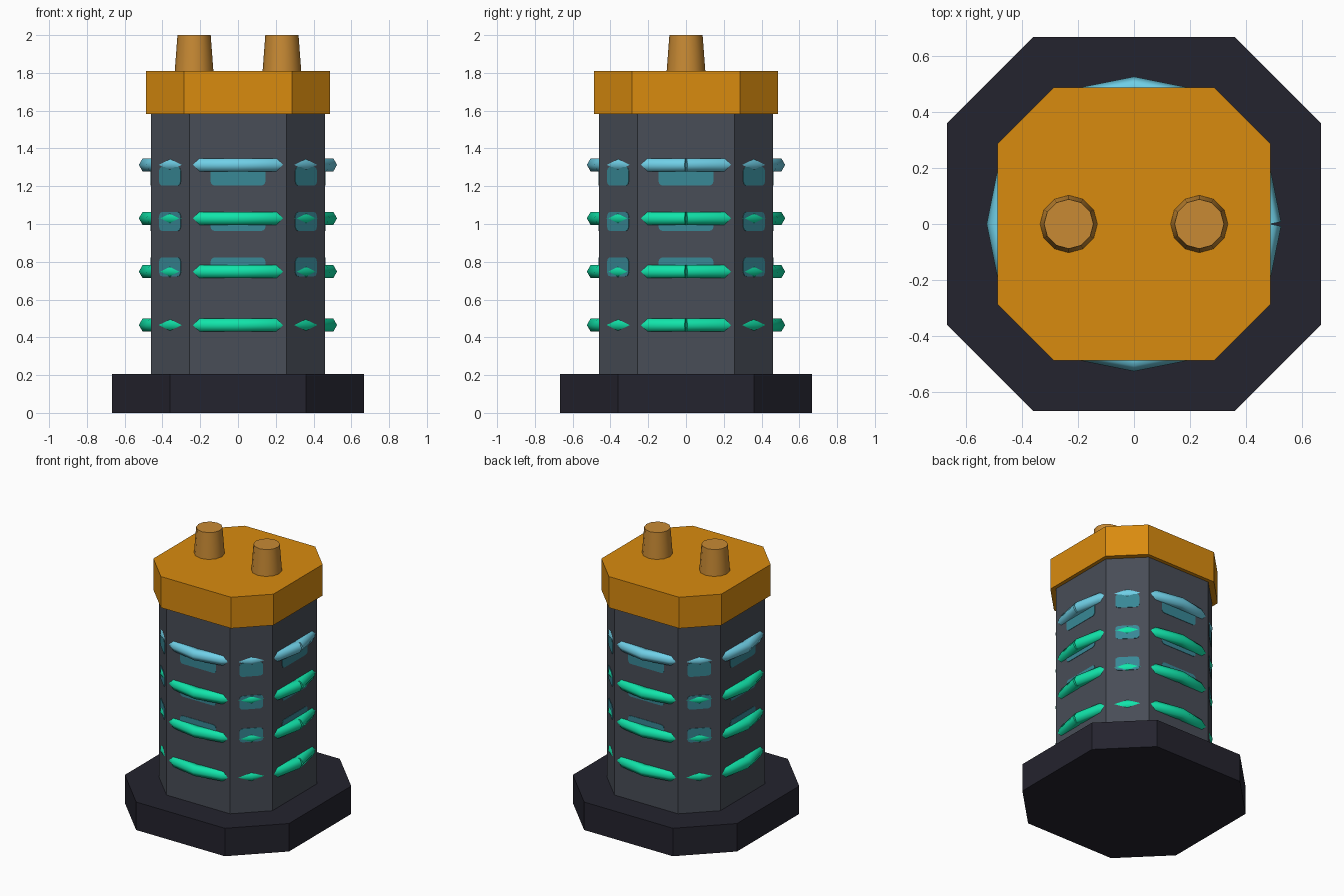
import bpy, bmesh, math
from mathutils import Vector, Matrix

if "Cube" in bpy.data.objects:
    bpy.data.objects.remove(bpy.data.objects["Cube"])


def lin(c):
    c /= 255
    return c / 12.92 if c <= 0.04045 else ((c + 0.055) / 1.055) ** 2.4


def material(name, r, g, b):
    m = bpy.data.materials.new(name)
    m.diffuse_color = (lin(r), lin(g), lin(b), 1)
    m.use_nodes = True
    m.node_tree.nodes["Principled BSDF"].inputs["Base Color"].default_value = m.diffuse_color
    return m


DARK = material("near black", 36, 35, 46)
GREY = material("slate grey", 72, 77, 87)
ORANGE = material("amber", 217, 139, 15)
COPPER = material("copper", 200, 138, 52)
GREEN = material("glow green", 17, 228, 170)
BLUE = material("pale blue", 114, 212, 236)
TEAL = material("window teal", 56, 136, 150)


def make(name, bm, mat, smooth=False):
    bmesh.ops.recalc_face_normals(bm, faces=bm.faces)
    me = bpy.data.meshes.new(name)
    bm.to_mesh(me)
    bm.free()
    me.materials.append(mat)
    ob = bpy.data.objects.new(name, me)
    bpy.context.collection.objects.link(ob)
    if smooth:
        bpy.context.view_layer.objects.active = ob
        bpy.ops.object.select_all(action='DESELECT')
        ob.select_set(True)
        bpy.ops.object.shade_smooth_by_angle(angle=math.radians(65))
    return ob


def extrude(bm, pts, depth):
    f = bm.faces.new([bm.verts.new(p) for p in pts])
    r = bmesh.ops.extrude_face_region(bm, geom=[f])
    bmesh.ops.translate(bm, vec=depth,
                        verts=[v for v in r["geom"] if isinstance(v, bmesh.types.BMVert)])


def octagon(name, h, c, z0, z1, mat):
    """Square of half size h with its corners cut back to c."""
    bm = bmesh.new()
    pts = [(h, -c), (h, c), (c, h), (-c, h), (-h, c), (-h, -c), (-c, -h), (c, -h)]
    extrude(bm, [(x, y, z0) for x, y in pts], (0, 0, z1 - z0))
    make(name, bm, mat)


# Main stack
H, C = 0.46, 0.258
octagon("base_plate", 0.666, 0.36, 0, 0.205, DARK)
octagon("body", H, C, 0.205, 1.582, GREY)
octagon("cap", 0.487, 0.285, 1.582, 1.81, ORANGE)

# Two tapered terminals
for side, x in (("left", -0.2325), ("right", 0.2325)):
    bm = bmesh.new()
    bmesh.ops.create_cone(bm, cap_ends=True, segments=12, radius1=0.103, radius2=0.088,
                          depth=0.20, matrix=Matrix.Translation((x, 0, 1.90)))
    make(side + "_terminal", bm, COPPER, True)


# Sixteen-sided coil rings, open with a small seam on the right side
def ring(name, z, mat, R=0.485, r=0.04, n=16):
    bm = bmesh.new()
    secs = []
    for i in range(n + 1):
        a = 2 * math.pi * i / n
        centre = Vector((R * math.cos(a), R * math.sin(a), z))
        half = math.pi / n
        d = a + (half if i == 0 else -half if i == n else 0)
        out = Vector((math.cos(d), math.sin(d), 0))
        secs.append([bm.verts.new(centre + out * r * math.cos(k * math.pi / 3)
                                  + Vector((0, 0, r * math.sin(k * math.pi / 3))))
                     for k in range(6)])
    for s, t in zip(secs, secs[1:]):
        for k in range(6):
            bm.faces.new((s[k], s[(k + 1) % 6], t[(k + 1) % 6], t[k]))
    bm.faces.new(secs[0])
    bm.faces.new(secs[-1])
    make(name, bm, mat, True)


for i, z in enumerate((0.465, 0.748, 1.03, 1.313)):
    ring("coil_ring_%d" % (i + 1), z, BLUE if i == 3 else GREEN)


# Rounded window plates on all eight faces, in three rows
def window(bm, ang, dist, w, z, h=0.05, rad=0.022):
    out = Vector((math.cos(ang), math.sin(ang), 0))
    side = Vector((-out.y, out.x, 0))
    pts = []
    for q, (sx, sz) in enumerate(((1, 1), (-1, 1), (-1, -1), (1, -1))):
        for k in range(4):
            t = math.pi / 2 * (q + k / 3)
            u = sx * (w - rad) + rad * math.cos(t)
            v = sz * (h - rad) + rad * math.sin(t)
            pts.append(out * (dist - 0.003) + side * u + Vector((0, 0, z + v)))
    extrude(bm, pts, out * 0.006)


for row, z in enumerate((0.773, 1.013, 1.253)):
    bm = bmesh.new()
    for k in range(8):
        diag = k % 2
        window(bm, k * math.pi / 4, (H + C) / math.sqrt(2) if diag else H,
               0.08 if diag else 0.145, z)
    make("window_row_%d" % (row + 1), bm, TEAL)
